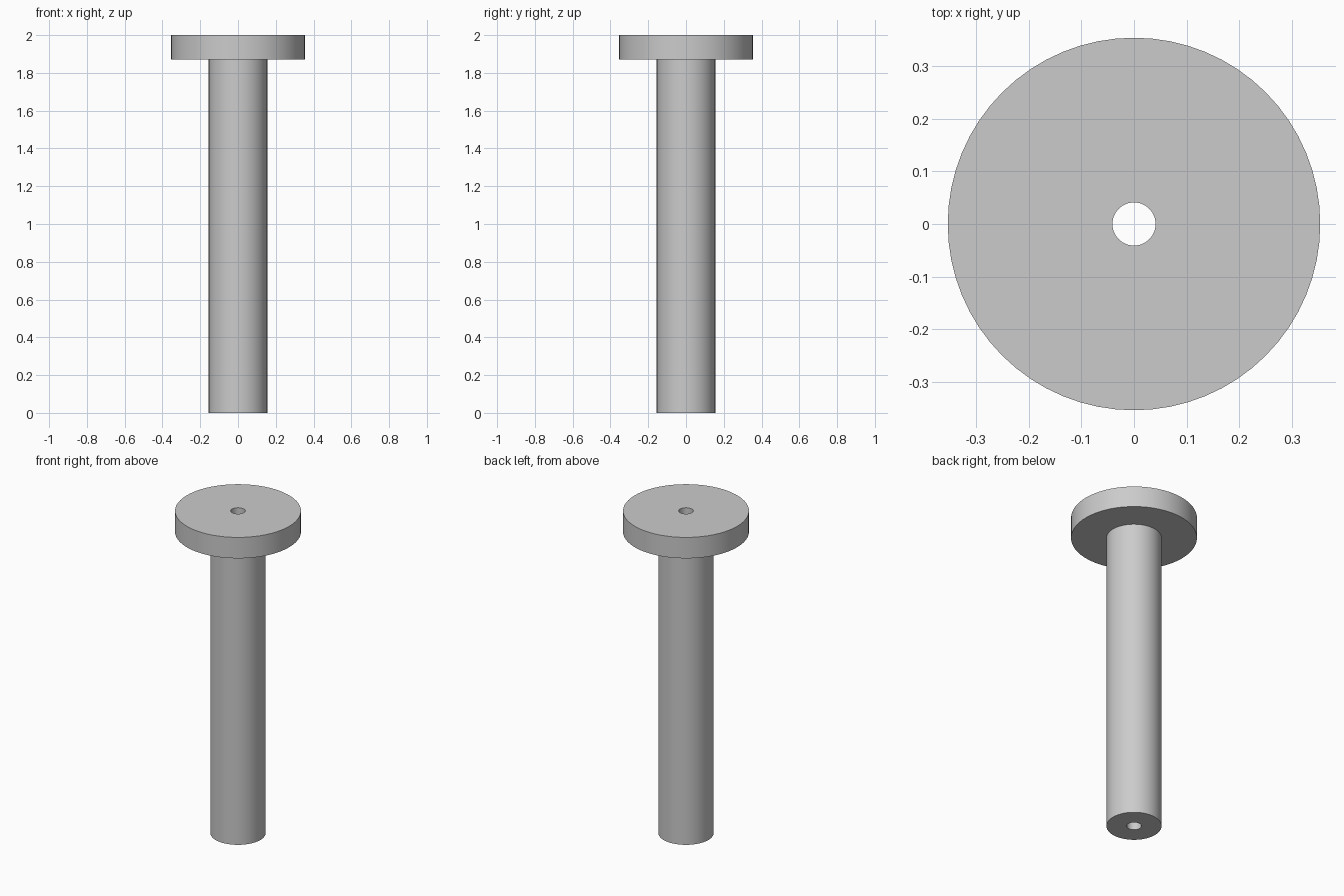
import bpy
import bmesh
import math

SEGMENTS = 64

cube = bpy.data.objects.get("Cube")
if cube:
    bpy.data.objects.remove(cube, do_unlink=True)

# Plain grey metal
grey = bpy.data.materials.new("grey_metal")
grey.use_nodes = True
colour = (0.6, 0.6, 0.6, 1)
grey.diffuse_color = colour
grey.node_tree.nodes["Principled BSDF"].inputs["Base Color"].default_value = colour


def lathe(name, profile):
    """Spin a closed (radius, height) profile around z."""
    bm = bmesh.new()
    rings = []
    for i in range(SEGMENTS):
        a = 2 * math.pi * i / SEGMENTS
        rings.append([bm.verts.new((r * math.cos(a), r * math.sin(a), z))
                      for r, z in profile])
    n = len(profile)
    for i, ring in enumerate(rings):
        after = rings[(i + 1) % SEGMENTS]
        for j in range(n):
            k = (j + 1) % n
            bm.faces.new((ring[j], after[j], after[k], ring[k]))
    bmesh.ops.recalc_face_normals(bm, faces=bm.faces)
    mesh = bpy.data.meshes.new(name)
    bm.to_mesh(mesh)
    bm.free()
    mesh.materials.append(grey)
    obj = bpy.data.objects.new(name, mesh)
    bpy.context.collection.objects.link(obj)
    bpy.ops.object.select_all(action="DESELECT")
    obj.select_set(True)
    bpy.context.view_layer.objects.active = obj
    bpy.ops.object.shade_smooth_by_angle(angle=math.radians(30))
    return obj


# Shaft and disc head in one piece, with a bore running right through
BORE, SHAFT, HEAD = 0.041, 0.155, 0.354
HEAD_BASE, TOP = 1.87, 2.0
lathe("flanged_pin", [(BORE, 0), (SHAFT, 0), (SHAFT, HEAD_BASE),
                      (HEAD, HEAD_BASE), (HEAD, TOP), (BORE, TOP)])
